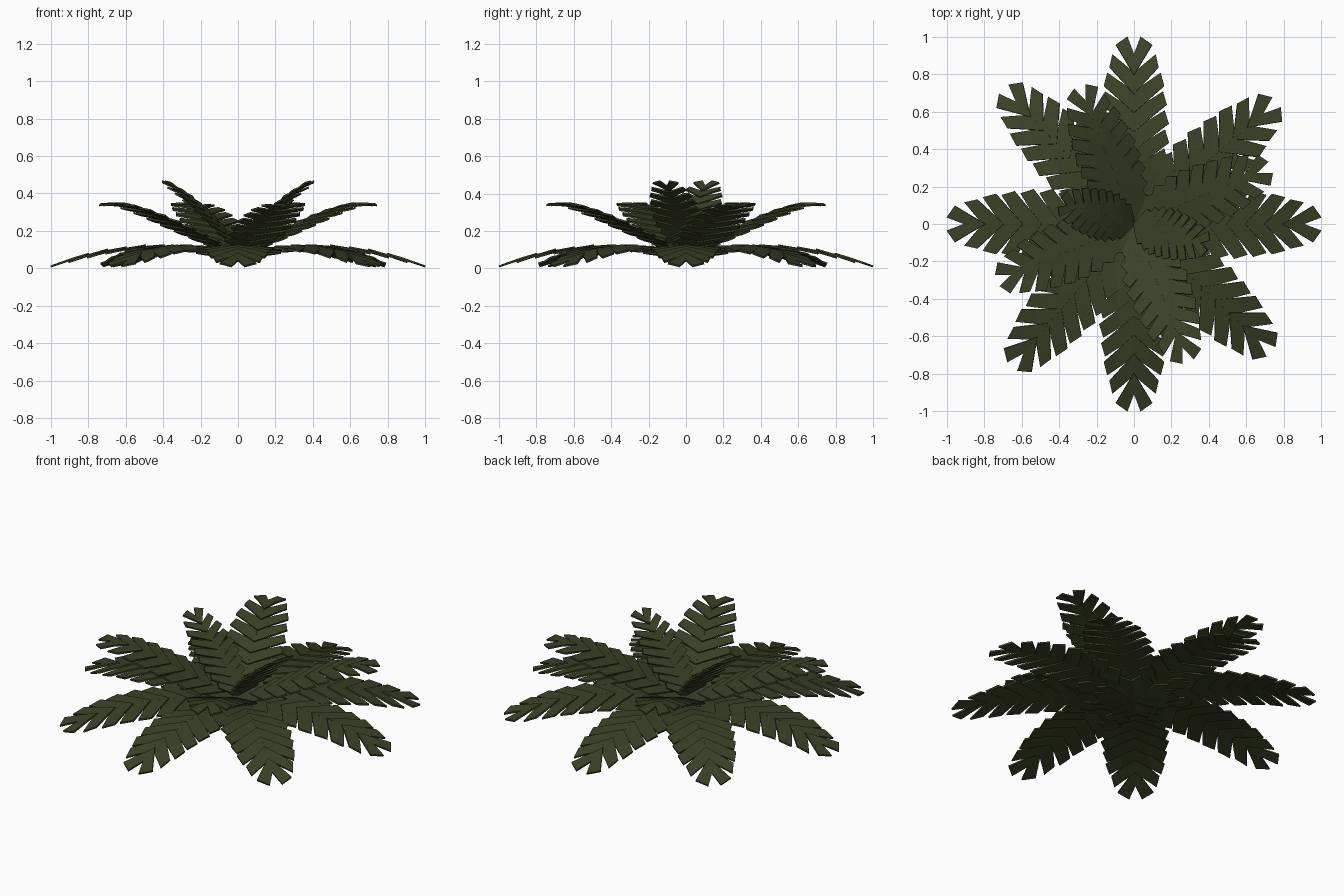
import bpy, math
from mathutils import Vector

if "Cube" in bpy.data.objects:
    bpy.data.objects.remove(bpy.data.objects["Cube"])

green = bpy.data.materials.new("fern_green")
green.diffuse_color = (0.042, 0.052, 0.02, 1)
green.use_nodes = True
green.node_tree.nodes["Principled BSDF"].inputs["Base Color"].default_value = green.diffuse_color


def lerp(table, t):
    for (a, p), (b, q) in zip(table, table[1:]):
        if t <= b:
            return p + (q - p) * (t - a) / (b - a)
    return table[-1][1]


# half-width of the frond outline along its length
OUTLINE = [(0, .05), (.2, .14), (.4, .185), (.6, .182), (.8, .155), (.9, .12), (1, .06)]


def bend(profile):
    """Return a function giving (radius, height) at arc fraction t."""
    pts = [Vector(p) for p in profile]
    acc = [0]
    for a, b in zip(pts, pts[1:]):
        acc.append(acc[-1] + (b - a).length)
    tr = [(d / acc[-1], p.x) for d, p in zip(acc, pts)]
    tz = [(d / acc[-1], p.y) for d, p in zip(acc, pts)]
    return lambda t: (lerp(tr, t), lerp(tz, t))


def frond(name, angle, profile, width):
    at = bend(profile)
    verts, faces = [], []
    c, s = math.cos(math.radians(angle)), math.sin(math.radians(angle))

    def add(t, v, dz):
        r, z = at(max(0, min(1, t)))
        z += dz - .08 * abs(v)          # leaflet edges droop below the midrib
        verts.append((r * c - v * s, r * s + v * c, z))

    n = 9
    for i in range(n):
        root = .05 + .1 * i
        out = root + .125
        w = lerp(OUTLINE, out)
        last = i == n - 1
        # blunt outer end of one leaflet
        back = (out - .02, w * 1.3) if last else (out - .042, w * 1.02)
        front = (1.0, .035) if last else (out + .028, w * .9)
        r0, r1 = (root - .06, 0), (root + .055, 0)
        for side in (1, -1):
            k = len(verts)
            for f in (0, .5, 1):
                for a, b, dz in ((r0, back, .004), (r1, front, -.004)):
                    add(a[0] + (b[0] - a[0]) * f,
                        side * width * (a[1] + (b[1] - a[1]) * f), dz)
            for q in ((k, k + 1, k + 3, k + 2), (k + 2, k + 3, k + 5, k + 4)):
                faces.append(q if side == 1 else q[::-1])
    me = bpy.data.meshes.new(name)
    me.from_pydata(verts, [], faces)
    me.materials.append(green)
    ob = bpy.data.objects.new(name, me)
    bpy.context.collection.objects.link(ob)
    m = ob.modifiers.new("thickness", 'SOLIDIFY')
    m.thickness = .01
    m.offset = 0


# spreading, drooping ground layer
LOW = [(0, .05), (.15, .087), (.35, .12), (.5, .119), (.7, .097), (.85, .062), (1, .017)]
for i, a in enumerate((0, 40.5, 90, 134, 180, 229.5, 270, 317)):
    frond(f"lower_frond_{i + 1}", a, LOW, 1.0)

# four raised fronds
MID = [(0, .075), (.1, .12), (.3, .212), (.5, .296), (.62, .336), (.71, .352), (.79, .343)]
for i, a in enumerate((22.5, 111.5, 202.5, 291.5)):
    frond(f"middle_frond_{i + 1}", a, MID, .92)

# two upright centre fronds
TOP = [(0, .095), (.1, .215), (.2, .316), (.3, .4), (.415, .472)]
for i, a in enumerate((-16, 164)):
    frond(f"centre_frond_{i + 1}", a, TOP, .74)
